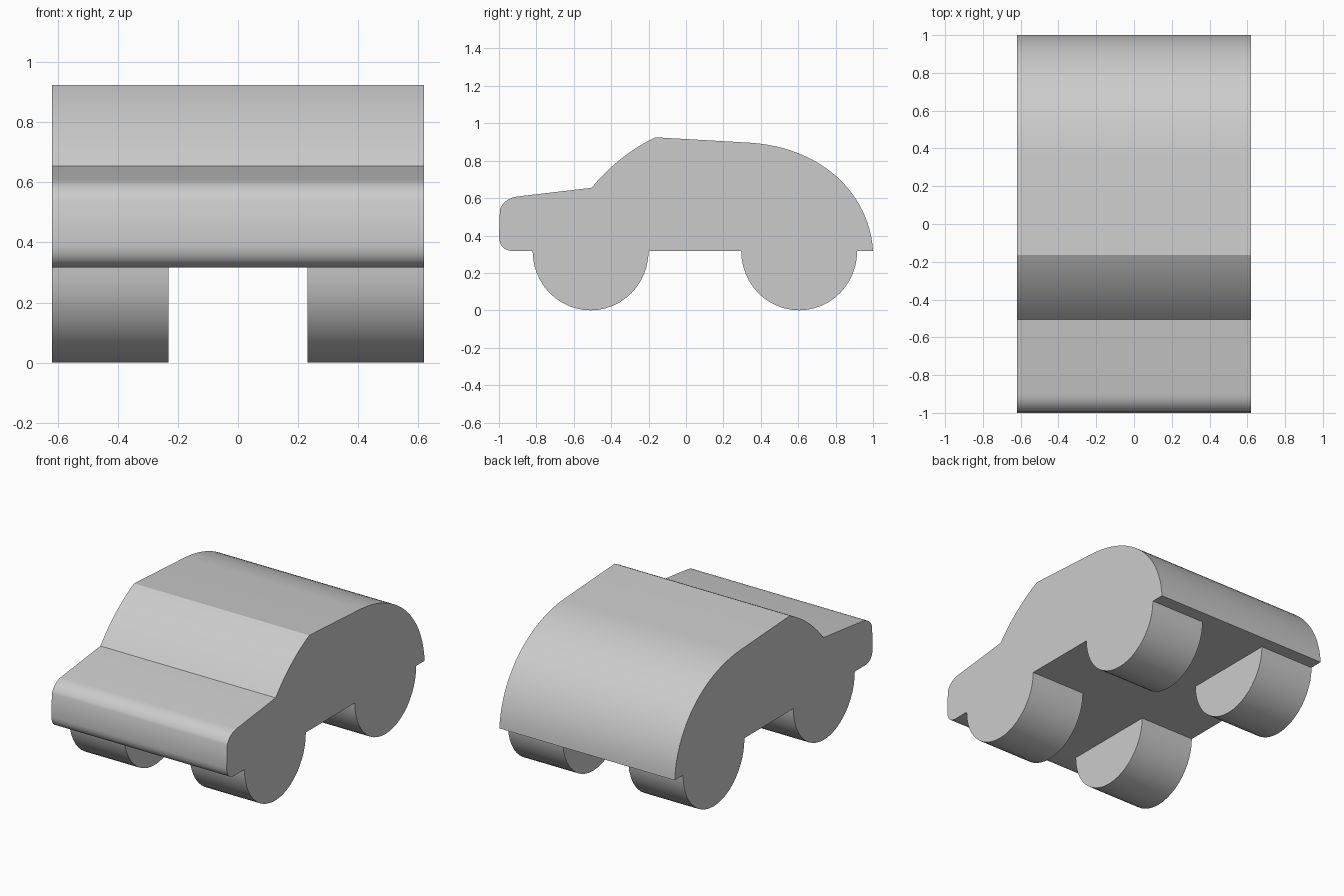
import bpy, bmesh, math

if "Cube" in bpy.data.objects:
    bpy.data.objects.remove(bpy.data.objects["Cube"])

HALF_W, INNER, FLOOR = 0.62, 0.232, 0.317


def bezier(*pts, n=10):
    """Points along a Bezier curve of any degree, without its first point."""
    d = len(pts) - 1
    return [tuple(sum(math.comb(d, i) * (1 - t) ** (d - i) * t ** i * p[k]
                      for i, p in enumerate(pts)) for k in (0, 1))
            for t in [j / n for j in range(1, n + 1)]]


def wheel(cy, n=24):
    """Lower half circle running from rear to front."""
    return [(cy + 0.31 * math.cos(math.pi * j / n),
             FLOOR - FLOOR * math.sin(math.pi * j / n)) for j in range(n + 1)]


def prism(name, profile, half):
    """Extrude a side (y, z) profile across the width."""
    bm = bmesh.new()
    face = bm.faces.new([bm.verts.new((-half, y, z)) for y, z in profile])
    ext = bmesh.ops.extrude_face_region(bm, geom=[face], use_keep_orig=True)
    verts = [g for g in ext["geom"] if isinstance(g, bmesh.types.BMVert)]
    bmesh.ops.translate(bm, verts=verts, vec=(2 * half, 0, 0))
    bmesh.ops.recalc_face_normals(bm, faces=bm.faces)
    mesh = bpy.data.meshes.new(name)
    bm.to_mesh(mesh)
    bm.free()
    obj = bpy.data.objects.new(name, mesh)
    bpy.context.collection.objects.link(obj)
    return obj


# Side silhouette: nose, bonnet, windscreen, roof, rounded tail, wheels
side = [(-1, 0.39), (-0.995, 0.54)]
side += bezier((-0.995, 0.54), (-0.97, 0.60), (-0.898, 0.609), n=8)
side += [(-0.505, 0.655)]
side += bezier((-0.505, 0.655), (-0.36, 0.83), (-0.165, 0.925))
side += [(0.342, 0.896)]
side += bezier((0.342, 0.896), (0.72, 0.872), (0.98, 0.63), (1, FLOOR), n=24)
side += wheel(0.605) + wheel(-0.51)
side += [(-0.93, FLOOR)]
side += bezier((-0.93, FLOOR), (-0.995, 0.322), (-1, 0.39), n=8)[:-1]
car = prism("car_body", side, HALF_W)

# Channel between left and right wheels
cutter = prism("wheel_gap_cutter",
               [(-1.2, -0.2), (1.2, -0.2), (1.2, FLOOR), (-1.2, FLOOR)], INNER)
cutter.hide_render = True
cutter.hide_set(True)
cut = car.modifiers.new("wheel_gap", 'BOOLEAN')
cut.operation, cut.solver, cut.object = 'DIFFERENCE', 'EXACT', cutter

# Smooth curves with crisp side edges
bpy.context.view_layer.objects.active = car
car.select_set(True)
bpy.ops.object.modifier_apply(modifier=cut.name)
bpy.data.objects.remove(cutter)
bpy.ops.object.shade_smooth_by_angle(angle=math.radians(25))
